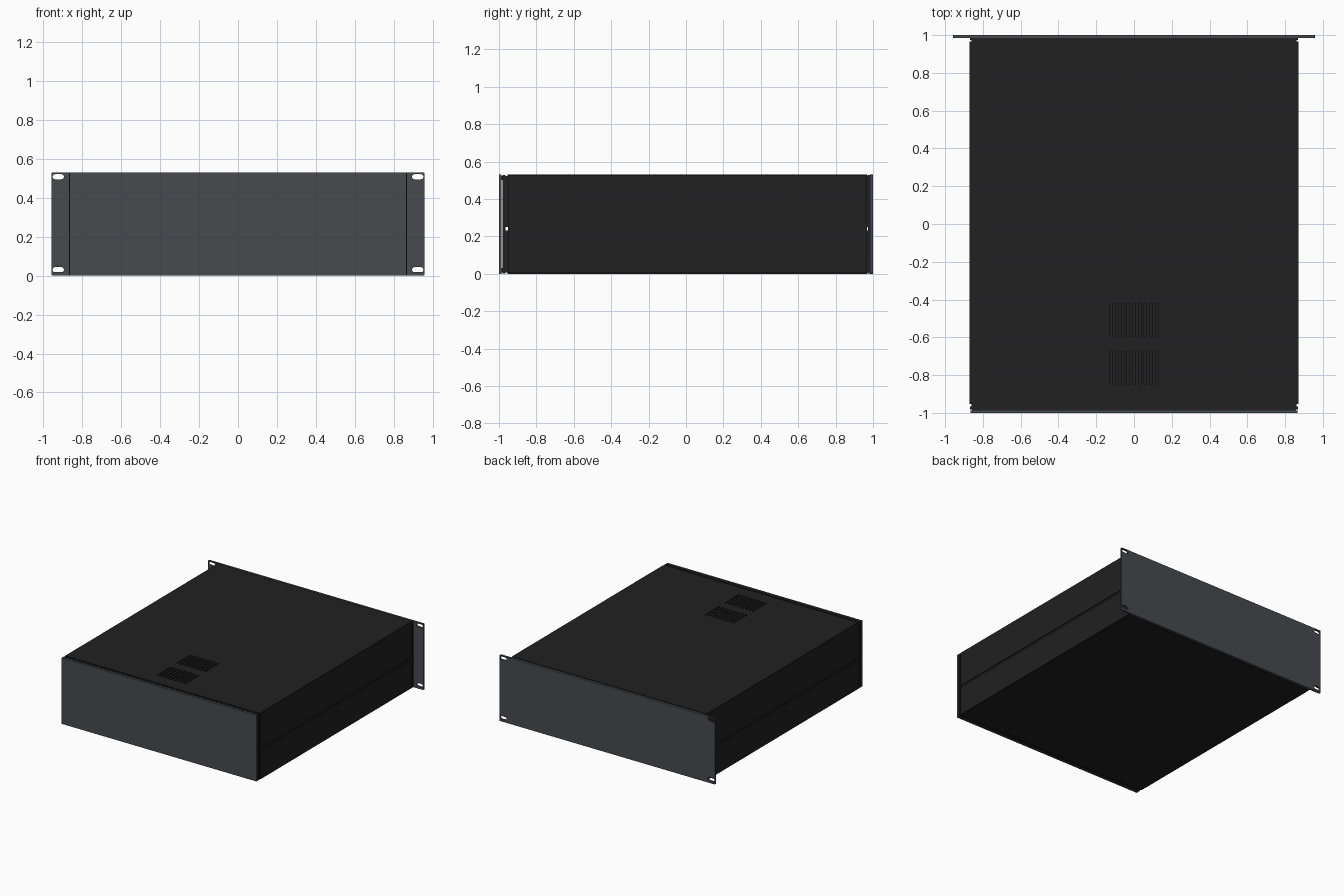
import bpy, math
from mathutils import Matrix

if "Cube" in bpy.data.objects:
    bpy.data.objects.remove(bpy.data.objects["Cube"])


def material(name, rgb):
    m = bpy.data.materials.new(name)
    m.diffuse_color = (*rgb, 1)
    m.use_nodes = True
    m.node_tree.nodes["Principled BSDF"].inputs["Base Color"].default_value = m.diffuse_color
    return m


BLACK = material("black steel", (0.015, 0.015, 0.015))
GREY = material("grey aluminium", (0.064, 0.068, 0.076))


def box(name, x, y, z, mat):
    """Box from (min, max) pairs."""
    bpy.ops.mesh.primitive_cube_add(size=1)
    ob = bpy.context.object
    ob.name = name
    spans = (x, y, z)
    size = Matrix.Diagonal([b - a for a, b in spans] + [1])
    ob.data.transform(Matrix.Translation([(a + b) / 2 for a, b in spans]) @ size)
    ob.data.materials.append(mat)
    return ob


def rounded(cx, cy, w, h, r, steps=4):
    """Rounded rectangle outline."""
    pts = []
    for i, (sx, sy) in enumerate(((1, 1), (-1, 1), (-1, -1), (1, -1))):
        for k in range(steps + 1):
            a = math.pi / 2 * (i + k / steps)
            pts.append((cx + sx * (w / 2 - r) + r * math.cos(a),
                        cy + sy * (h / 2 - r) + r * math.sin(a)))
    return pts


def plate(name, outlines, thick, matrix, mat):
    """Flat plate; the first outline is the rim, the others are holes."""
    cu = bpy.data.curves.new(name, 'CURVE')
    cu.dimensions, cu.fill_mode, cu.extrude = '2D', 'BOTH', thick / 2
    for pts in outlines:
        s = cu.splines.new('POLY')
        s.points.add(len(pts) - 1)
        for p, (x, y) in zip(s.points, pts):
            p.co = (x, y, 0, 1)
        s.use_cyclic_u = True
    tmp = bpy.data.objects.new(name + "_outline", cu)
    bpy.context.collection.objects.link(tmp)
    mesh = bpy.data.meshes.new_from_object(
        tmp.evaluated_get(bpy.context.evaluated_depsgraph_get()))
    bpy.data.objects.remove(tmp)
    mesh.transform(matrix)
    mesh.materials.clear()
    mesh.materials.append(mat)
    ob = bpy.data.objects.new(name, mesh)
    bpy.context.collection.objects.link(ob)
    return ob


H = 0.53            # overall height
Y0, Y1 = -0.952, 0.967   # ends of the side panels

# rack panel with ears and four mounting slots
slots = [rounded(sx * 0.924, z, 0.058, 0.026, 0.0125) for sx in (-1, 1) for z in (0.031, 0.509)]
plate("rack_panel", [rounded(0, H / 2, 1.916, H, 0.005)] + slots, 0.015,
      Matrix.Translation((0, 0.9925, 0)) @ Matrix.Rotation(math.pi / 2, 4, 'X'), GREY)

# plain panel on the opposite end
box("front_panel", (-0.866, 0.866), (-1, -0.987), (0, H), GREY)

# top cover with two groups of vent slots, and plain bottom cover
vents = [rounded(i * 0.03, cy, 0.014, 0.18, 0.0065) for cy in (-0.76, -0.51) for i in range(-4, 5)]
plate("top_cover", [rounded(0, 0.0075, 1.72, 1.925, 0.002)] + vents, 0.01,
      Matrix.Translation((0, 0, H - 0.005)), BLACK)
box("bottom_cover", (-0.86, 0.86), (-0.955, 0.97), (0, 0.01), BLACK)

# side walls: two panels with a recessed groove strip between them
for side, s in (("left", -1), ("right", 1)):
    def span(a, b):
        return tuple(sorted((s * a, s * b)))
    box(side + "_lower_panel", span(0.856, 0.87), (Y0, Y1), (0.003, 0.23), BLACK)
    box(side + "_upper_panel", span(0.856, 0.87), (Y0, Y1), (0.25, H - 0.003), BLACK)
    box(side + "_groove_strip", span(0.85, 0.862), (Y0, Y1), (0.225, 0.255), BLACK)
    # set-back end flanges, open at the groove
    for end, y in (("front", (-0.967, Y0)), ("rear", (Y1, 0.977))):
        for part, z in (("lower", (0.007, 0.23)), ("upper", (0.25, H - 0.007))):
            box(f"{side}_{end}_{part}_flange", span(0.846, 0.861), y, z, BLACK)

# frame rings behind both end panels
for end, y in (("front", (-0.982, -0.965)), ("rear", (0.974, 0.986))):
    for side, x in (("left", (-0.868, -0.82)), ("right", (0.82, 0.868))):
        box(f"{end}_frame_{side}", x, y, (0.002, H - 0.002), BLACK)
    for part, z in (("bottom", (0.002, 0.045)), ("top", (H - 0.045, H - 0.002))):
        box(f"{end}_frame_{part}", (-0.82, 0.82), y, z, BLACK)

# narrow set-back rails filling the joints between frame and covers
for end, y in (("front", (-0.988, -0.95)), ("rear", (0.965, 0.987))):
    for part, z in (("bottom", (0.007, 0.03)), ("top", (H - 0.03, H - 0.007))):
        box(f"{end}_{part}_rail", (-0.858, 0.858), y, z, BLACK)
